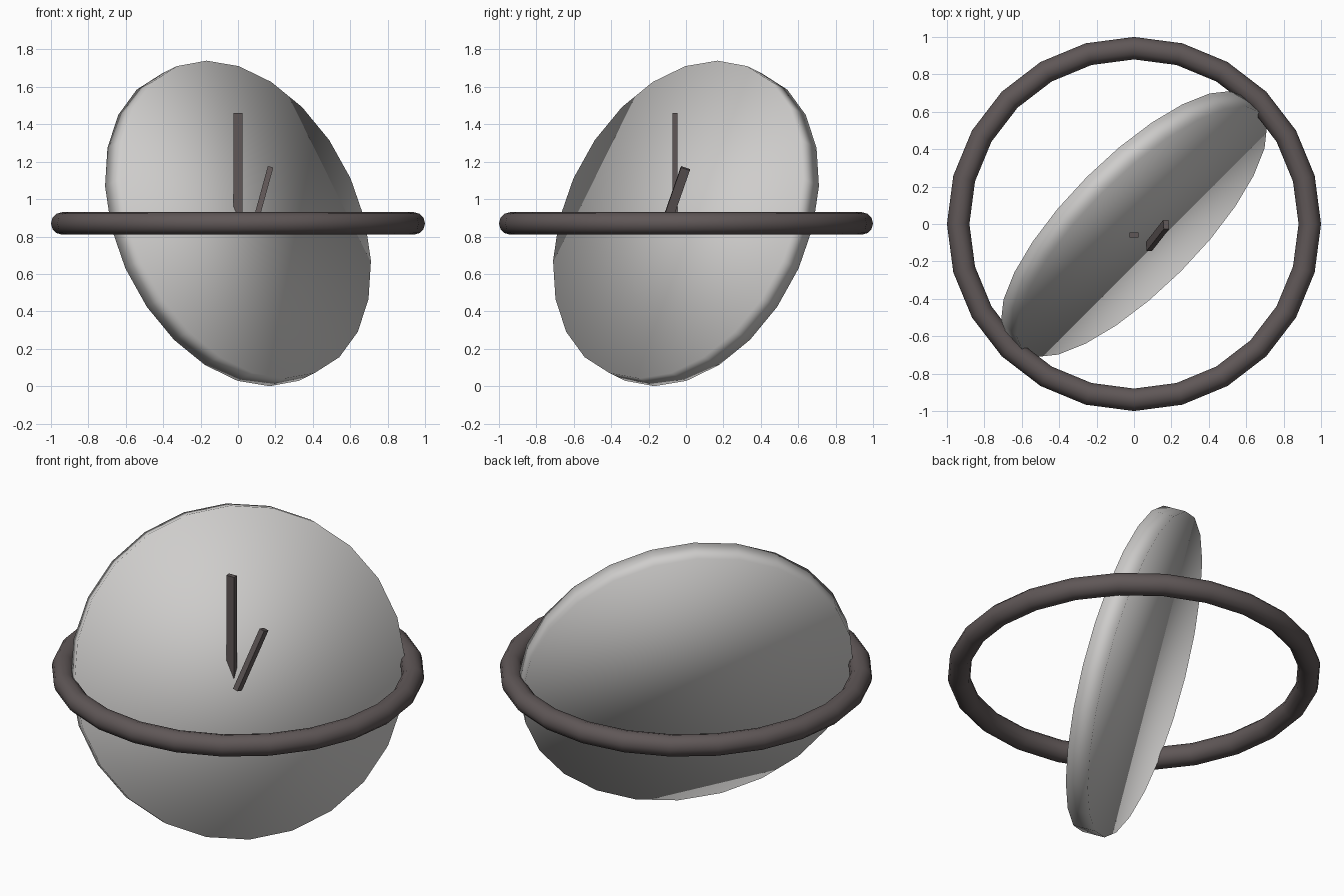
import bpy
import math
from mathutils import Matrix, Vector

cube = bpy.data.objects.get("Cube")
if cube:
    bpy.data.objects.remove(cube, do_unlink=True)

CENTRE = Vector((0, 0, 0.87))


def material(name, colour):
    mat = bpy.data.materials.new(name)
    mat.use_nodes = True
    mat.diffuse_color = (*colour, 1)
    mat.node_tree.nodes["Principled BSDF"].inputs["Base Color"].default_value = (*colour, 1)
    return mat


light_grey = material("light_grey", (0.62, 0.61, 0.60))
dark_brown_grey = material("dark_brown_grey", (0.115, 0.095, 0.095))


def finish(name, mat, smooth=False):
    ob = bpy.context.object
    ob.name = ob.data.name = name
    ob.data.materials.append(mat)
    if smooth:
        bpy.ops.object.shade_smooth()
    return ob


def frame(x, y, z, origin):
    """Placement matrix from three axes and an origin."""
    rot = Matrix((x, y, z)).transposed().to_4x4()
    return Matrix.Translation(origin) @ rot


def hand(name, start, end, width, thickness, wide_hint):
    """Slim bar from start to end, its wide side along wide_hint."""
    start, end = Vector(start), Vector(end)
    z = (end - start).normalized()
    x = Vector(wide_hint)
    x = (x - z * x.dot(z)).normalized()
    bpy.ops.mesh.primitive_cube_add(size=1)
    ob = finish(name, dark_brown_grey)
    size = Matrix.Diagonal((width, thickness, (end - start).length, 1))
    ob.data.transform(frame(x, z.cross(x), z, (start + end) / 2) @ size)
    return ob


# Leaning dial, softly shaded over its rim
normal = Vector((0.667, -0.667, 0.33)).normalized()
side = Vector((0, 0, 1)).cross(normal).normalized()
bpy.ops.mesh.primitive_cylinder_add(vertices=24, radius=0.9, depth=0.125)
dial = finish("dial", light_grey, smooth=True)
dial.data.transform(frame(side, normal.cross(side), normal, CENTRE))

# Level ring around the dial
bpy.ops.mesh.primitive_torus_add(major_segments=24, minor_segments=12,
                                 major_radius=0.94, minor_radius=0.06)
ring = finish("ring", dark_brown_grey, smooth=True)
ring.data.transform(Matrix.Translation(CENTRE))

# Two hands on the dial face
hand("long_hand", (0, -0.06, 0.86), (0, -0.06, 1.46), 0.05, 0.027, (1, 0, 0))
hand("short_hand", (0.08, -0.12, 0.83), (0.172, -0.003, 1.165), 0.05, 0.03, (0, 1, 0))
